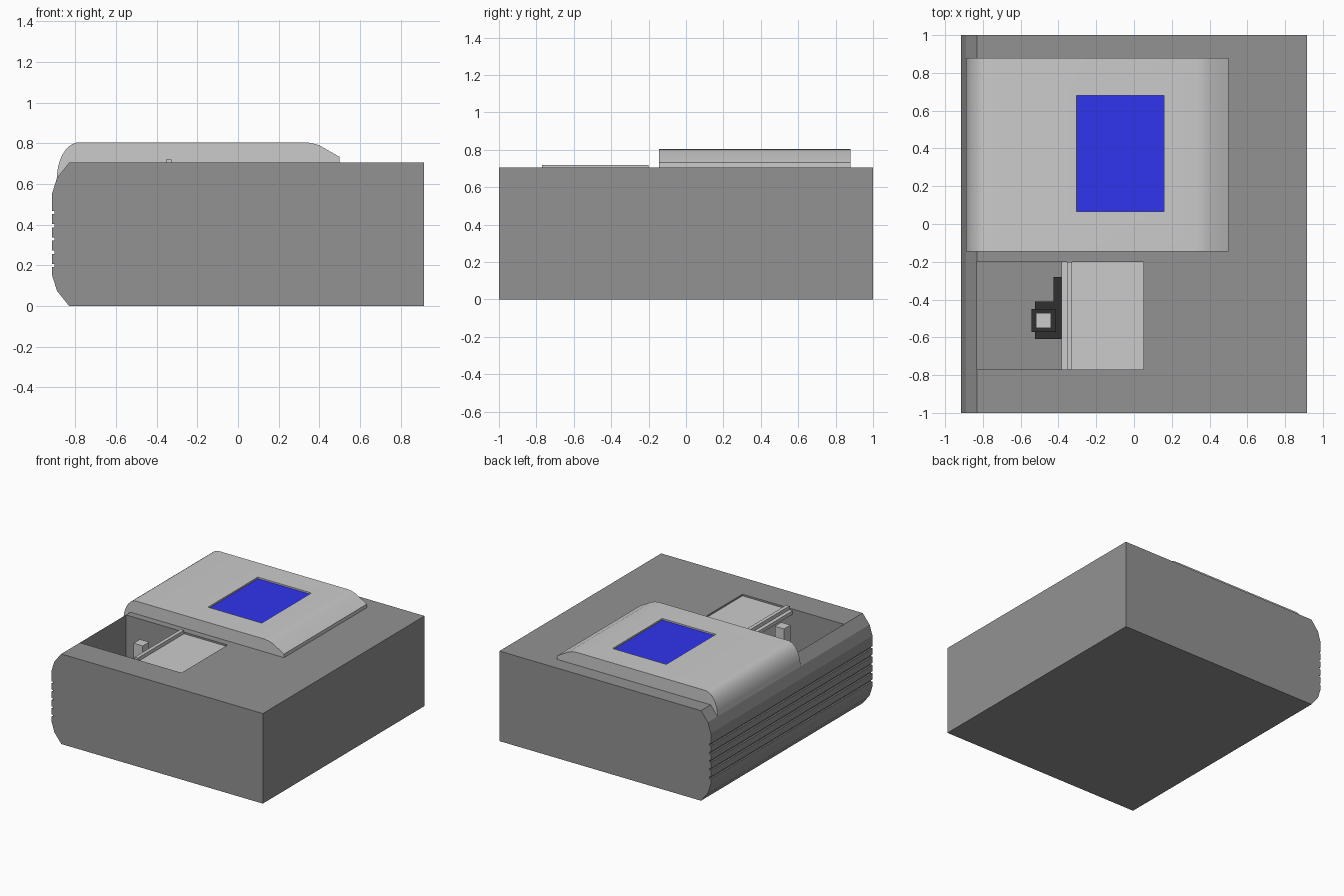
import bpy, bmesh, math

if "Cube" in bpy.data.objects:
    bpy.data.objects.remove(bpy.data.objects["Cube"])


def material(name, rgb):
    m = bpy.data.materials.new(name)
    m.diffuse_color = (*rgb, 1)
    m.use_nodes = True
    m.node_tree.nodes["Principled BSDF"].inputs["Base Color"].default_value = m.diffuse_color
    return m


dark_grey = material("dark_grey", (0.29, 0.29, 0.29))
black = material("black", (0.03, 0.03, 0.03))
blue = material("blue", (0.03, 0.035, 0.85))


def extrude_profile(name, pts, y0, y1, mat=None):
    """Extrude an xz outline from y0 to y1."""
    bm = bmesh.new()
    face = bm.faces.new([bm.verts.new((x, y0, z)) for x, z in pts])
    ext = bmesh.ops.extrude_face_region(bm, geom=[face])
    verts = [g for g in ext["geom"] if isinstance(g, bmesh.types.BMVert)]
    bmesh.ops.translate(bm, vec=(0, y1 - y0, 0), verts=verts)
    bmesh.ops.recalc_face_normals(bm, faces=bm.faces)
    me = bpy.data.meshes.new(name)
    bm.to_mesh(me)
    bm.free()
    ob = bpy.data.objects.new(name, me)
    bpy.context.collection.objects.link(ob)
    if mat:
        me.materials.append(mat)
    return ob


def box(name, x0, x1, y0, y1, z0, z1, mat=None):
    return extrude_profile(name, [(x0, z0), (x1, z0), (x1, z1), (x0, z1)], y0, y1, mat)


def cut(ob, cutter):
    mod = ob.modifiers.new("cut", 'BOOLEAN')
    mod.operation = 'DIFFERENCE'
    mod.solver = 'EXACT'
    mod.object = cutter
    bpy.context.view_layer.objects.active = ob
    bpy.ops.object.modifier_apply(modifier=mod.name)
    bpy.data.objects.remove(cutter)


# Body: chamfered left side with a row of horizontal grooves
L = -0.915
profile = [(-0.83, 0), (0.915, 0), (0.915, 0.705), (-0.83, 0.705), (-0.89, 0.63), (L, 0.55)]
for z in (0.46, 0.395, 0.33, 0.265, 0.2):
    profile += [(L, z + 0.008), (L + 0.012, z + 0.008), (L + 0.012, z - 0.008), (L, z - 0.008)]
profile += [(L, 0.155), (-0.89, 0.075)]
body = extrude_profile("body", profile, -1, 1, dark_grey)
cut(body, box("well_cutter", -0.83, 0.05, -0.77, -0.2, 0.2, 0.9, dark_grey))

# Display housing: rounded nose on the left, sloped tail on the right
nose = [(-0.78 - 0.11 * math.cos(a), 0.63 + 0.175 * math.sin(a))
        for a in (math.radians(90 * i / 10) for i in range(11))]
tail = [(0.33, 0.805), (0.365, 0.801), (0.40, 0.79), (0.50, 0.733), (0.50, 0.70), (-0.83, 0.70)]
housing = extrude_profile("display_housing", nose + tail, -0.145, 0.88)
cut(housing, box("screen_cutter", -0.305, 0.16, 0.065, 0.68, 0.79, 0.9))
bpy.ops.object.select_all(action='DESELECT')
housing.select_set(True)
bpy.context.view_layer.objects.active = housing
bpy.ops.object.shade_smooth_by_angle(angle=math.radians(25))

# Screen
box("screen", -0.305, 0.16, 0.065, 0.68, 0.78, 0.793, blue)

# Sliding lid over the well, with raised grip
box("sliding_lid", -0.385, 0.05, -0.77, -0.2, 0.665, 0.692)
box("lid_grip", -0.355, -0.327, -0.77, -0.2, 0.68, 0.72)

# Mechanism inside the well
box("mechanism_base", -0.525, -0.385, -0.61, -0.41, 0.2, 0.44, black)
box("mechanism_arm", -0.425, -0.385, -0.41, -0.28, 0.2, 0.44, black)
box("post_collar", -0.543, -0.412, -0.572, -0.45, 0.42, 0.5, black)
box("post", -0.52, -0.44, -0.55, -0.47, 0.45, 0.7)
